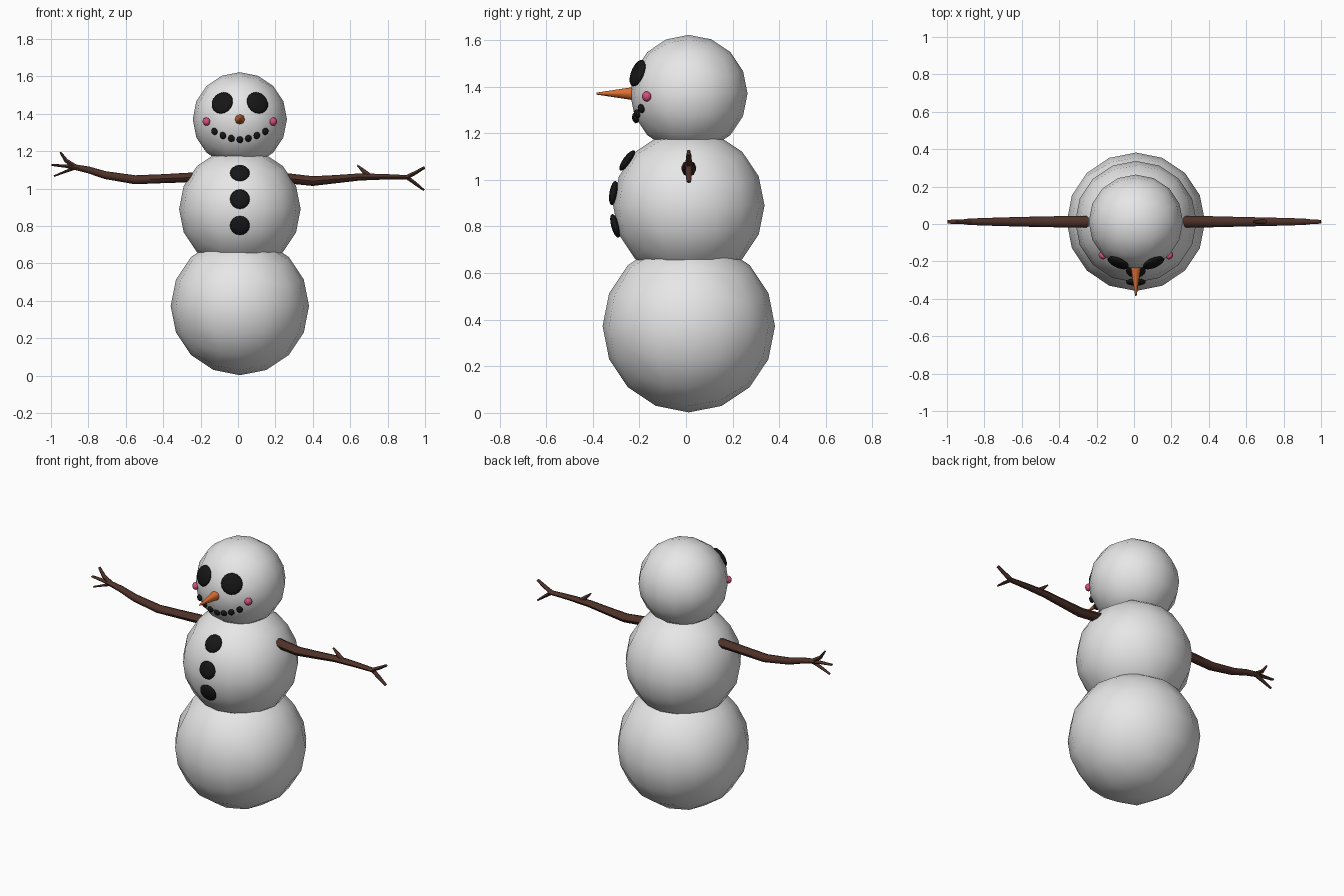
import bpy, bmesh, math
from mathutils import Vector, Matrix

if "Cube" in bpy.data.objects:
    bpy.data.objects.remove(bpy.data.objects["Cube"])


def material(name, rgb):
    m = bpy.data.materials.new(name)
    m.diffuse_color = (*rgb, 1)
    m.use_nodes = True
    m.node_tree.nodes["Principled BSDF"].inputs["Base Color"].default_value = m.diffuse_color
    return m


SNOW = material("snow_white", (0.8, 0.8, 0.8))
COAL = material("coal_black", (0.008, 0.008, 0.008))
CARROT = material("carrot_orange", (0.72, 0.16, 0.03))
PINK = material("cheek_pink", (0.65, 0.08, 0.19))
BARK = material("bark_brown", (0.075, 0.031, 0.021))


def finish(name, bm, mat, angle=180):
    bmesh.ops.recalc_face_normals(bm, faces=bm.faces)
    for f in bm.faces:
        f.smooth = True
    for e in bm.edges:
        if len(e.link_faces) == 2 and e.calc_face_angle() > math.radians(angle):
            e.smooth = False
    mesh = bpy.data.meshes.new(name)
    bm.to_mesh(mesh)
    bm.free()
    mesh.materials.append(mat)
    ob = bpy.data.objects.new(name, mesh)
    bpy.context.collection.objects.link(ob)
    return ob


def snowball(name, centre, radius):
    # rounded cube: 4 x 4 quads per side, evenly spread over a sphere
    bm = bmesh.new()
    bmesh.ops.create_cube(bm, size=2)
    bmesh.ops.subdivide_edges(bm, edges=bm.edges[:], cuts=3, use_grid_fill=True)
    for v in bm.verts:
        d = Vector([math.tan(c * math.pi / 4) for c in v.co])
        v.co = Vector(centre) + d.normalized() * radius
    return finish(name, bm, SNOW)


def pebble(name, ball, x, z, size, mat, lift=0.0, segs=16):
    # flattened ball lying on a snowball's front surface
    centre, radius = ball
    dx, dz = x - centre[0], z - centre[2]
    n = Vector((dx, -math.sqrt(radius ** 2 - dx ** 2 - dz ** 2), dz))
    pos = Vector(centre) + n.normalized() * (radius + lift)
    mat4 = (Matrix.Translation(pos) @ n.to_track_quat('Z', 'Y').to_matrix().to_4x4()
            @ Matrix.Diagonal((*size, 1)))
    bm = bmesh.new()
    bmesh.ops.create_uvsphere(bm, u_segments=segs, v_segments=segs // 2,
                              radius=1, matrix=mat4)
    return finish(name, bm, mat)


def tube(bm, path, sides=8):
    # path points: (x, z, half depth in y, half thickness)
    rings = []
    for i, (x, z, ry, rz) in enumerate(path):
        a, b = path[max(i - 1, 0)], path[min(i + 1, len(path) - 1)]
        t = Vector((b[0] - a[0], 0, b[1] - a[1])).normalized()
        side = Vector((-t.z, 0, t.x))
        ring = []
        for k in range(sides):
            w = 2 * math.pi * k / sides
            ring.append(bm.verts.new(Vector((x, CY, z)) + side * rz * math.sin(w)
                                     + Vector((0, ry * math.cos(w), 0))))
        rings.append(ring)
    for r, s in zip(rings, rings[1:]):
        for k in range(sides):
            j = (k + 1) % sides
            bm.faces.new((r[k], r[j], s[j], s[k]))
    bm.faces.new(rings[0])
    bm.faces.new(rings[-1])


def arm(name, paths):
    bm = bmesh.new()
    for p in paths:
        tube(bm, p)
    return finish(name, bm, BARK, 50)


CX, CY = 0.01, 0.012
BODY = ((CX, CY, 0.89), 0.325)
HEAD = ((CX, CY, 1.37), 0.252)

# Three stacked snowballs
snowball("base_ball", (CX, CY, 0.372), 0.37)
snowball("body_ball", *BODY)
snowball("head_ball", *HEAD)

# Eyes and cheeks
for s, side in ((-1, "left"), (1, "right")):
    pebble(side + "_eye", HEAD, CX + s * 0.093, 1.457, (0.061, 0.061, 0.018), COAL, 0.003)
    pebble(side + "_cheek", HEAD, CX + s * 0.177, 1.358, (0.022, 0.022, 0.018), PINK, 0.003)

# Smile of small pebbles
for i in range(-3, 4):
    z = 1.262 + 0.044 * (abs(i) / 3) ** 1.7
    pebble(f"mouth_pebble_{i + 4}", HEAD, CX + i * 0.045, z,
           (0.018, 0.020, 0.013), COAL, 0.002, 12)

# Coat buttons
for i, z in enumerate((1.082, 0.943, 0.803)):
    pebble(f"button_{i + 1}", BODY, CX, z, (0.053, 0.053, 0.018), COAL, 0.002)

# Carrot nose
bm = bmesh.new()
bmesh.ops.create_cone(bm, cap_ends=True, segments=8, radius1=0.029, radius2=0.004, depth=0.165,
                      matrix=Matrix.Translation((CX, -0.3025, 1.37))
                      @ Matrix.Rotation(math.pi / 2, 4, 'X'))
finish("carrot_nose", bm, CARROT, 50)

# Stick arms with twig fingers
arm("left_arm", [
    [(-0.24, 1.06, 0.032, 0.026), (-0.40, 1.053, 0.030, 0.024), (-0.55, 1.047, 0.027, 0.024),
     (-0.71, 1.072, 0.023, 0.021), (-0.80, 1.100, 0.020, 0.018), (-0.89, 1.118, 0.017, 0.014)],
    [(-0.86, 1.110, 0.015, 0.013), (-0.92, 1.120, 0.013, 0.009), (-0.998, 1.126, 0.010, 0.005)],
    [(-0.86, 1.110, 0.015, 0.013), (-0.92, 1.150, 0.013, 0.011), (-0.95, 1.195, 0.010, 0.005)],
    [(-0.86, 1.115, 0.014, 0.010), (-0.92, 1.092, 0.012, 0.007), (-0.985, 1.066, 0.009, 0.004)]])
arm("right_arm", [
    [(0.262, 1.055, 0.032, 0.027), (0.40, 1.040, 0.030, 0.026), (0.52, 1.050, 0.027, 0.022),
     (0.65, 1.062, 0.024, 0.019), (0.78, 1.063, 0.021, 0.015), (0.92, 1.060, 0.017, 0.011)],
    [(0.71, 1.062, 0.014, 0.014), (0.675, 1.090, 0.011, 0.012), (0.638, 1.125, 0.007, 0.004)],
    [(0.90, 1.060, 0.015, 0.011), (0.95, 1.085, 0.013, 0.010), (0.998, 1.113, 0.010, 0.007)],
    [(0.90, 1.062, 0.015, 0.011), (0.95, 1.026, 0.013, 0.009), (0.995, 0.991, 0.010, 0.005)]])
